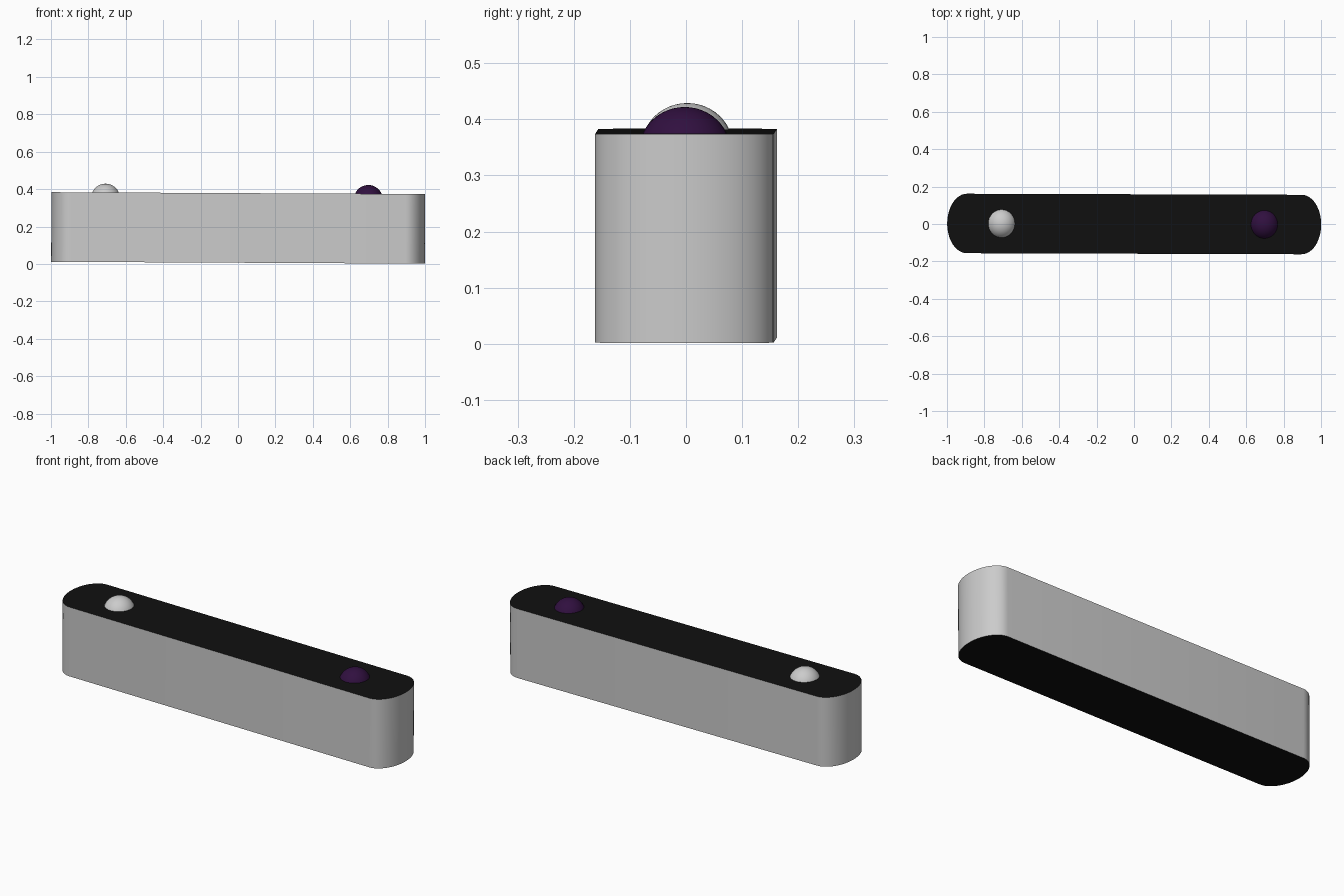
import bpy, bmesh, math
from mathutils import Matrix, Vector

if "Cube" in bpy.data.objects:
    bpy.data.objects.remove(bpy.data.objects["Cube"])

# whole model leans very slightly
LEAN = (Matrix.Translation((0, 0, 0.0065))
        @ Matrix.Rotation(-0.0032, 4, 'Z') @ Matrix.Rotation(0.005, 4, 'Y'))
HEIGHT, HALF_W, HALF_L, END = 0.372, 0.159, 0.999, 0.105


def material(name, color):
    m = bpy.data.materials.new(name)
    m.diffuse_color = color
    m.use_nodes = True
    m.node_tree.nodes["Principled BSDF"].inputs["Base Color"].default_value = m.diffuse_color
    return m


def make_object(name, bm, mats=()):
    bmesh.ops.recalc_face_normals(bm, faces=bm.faces)
    bmesh.ops.transform(bm, matrix=LEAN, verts=bm.verts)
    me = bpy.data.meshes.new(name)
    bm.to_mesh(me)
    bm.free()
    ob = bpy.data.objects.new(name, me)
    bpy.context.collection.objects.link(ob)
    for m in mats:
        me.materials.append(m)
    bpy.ops.object.select_all(action='DESELECT')
    ob.select_set(True)
    bpy.context.view_layer.objects.active = ob
    bpy.ops.object.shade_smooth_by_angle(angle=math.radians(40))
    return ob


black = material("black", (0.005, 0.005, 0.005, 1))
purple = material("dark_purple", (0.03, 0.005, 0.05, 1))
grey = material("grey", (0.8, 0.8, 0.8, 1))

# bar: elliptical-ended outline, extruded up, black top and bottom
N = 24
outline = []
for side in (1, -1):
    for i in range(N + 1):
        a = -math.pi / 2 + math.pi * i / N
        outline.append((side * (HALF_L - END + END * math.cos(a)),
                        side * HALF_W * math.sin(a)))
bm = bmesh.new()
base = bm.faces.new([bm.verts.new((x, y, 0)) for x, y in outline])
ext = bmesh.ops.extrude_face_region(bm, geom=[base], use_keep_orig=True)
top = [v for v in ext["geom"] if isinstance(v, bmesh.types.BMVert)]
bmesh.ops.translate(bm, vec=(0, 0, HEIGHT), verts=top)
bm.normal_update()
for f in bm.faces:
    f.material_index = 1 if abs(f.normal.z) > 0.5 else 0
make_object("bar_body", bm, (grey, black))


# buttons: shallow sphere caps on the top face
def button(name, x, mats):
    bm = bmesh.new()
    bmesh.ops.create_uvsphere(
        bm, u_segments=32, v_segments=24, radius=1,
        matrix=Matrix.Translation((x, 0, HEIGHT - 0.032)) @ Matrix.Diagonal((0.078, 0.082, 0.079, 1)))
    bmesh.ops.bisect_plane(bm, geom=bm.verts[:] + bm.edges[:] + bm.faces[:],
                           plane_co=Vector((0, 0, HEIGHT - 0.005)), plane_no=Vector((0, 0, 1)),
                           clear_inner=True)
    make_object(name, bm, mats)


button("left_button", -0.71, ())
button("right_button", 0.695, (purple,))
